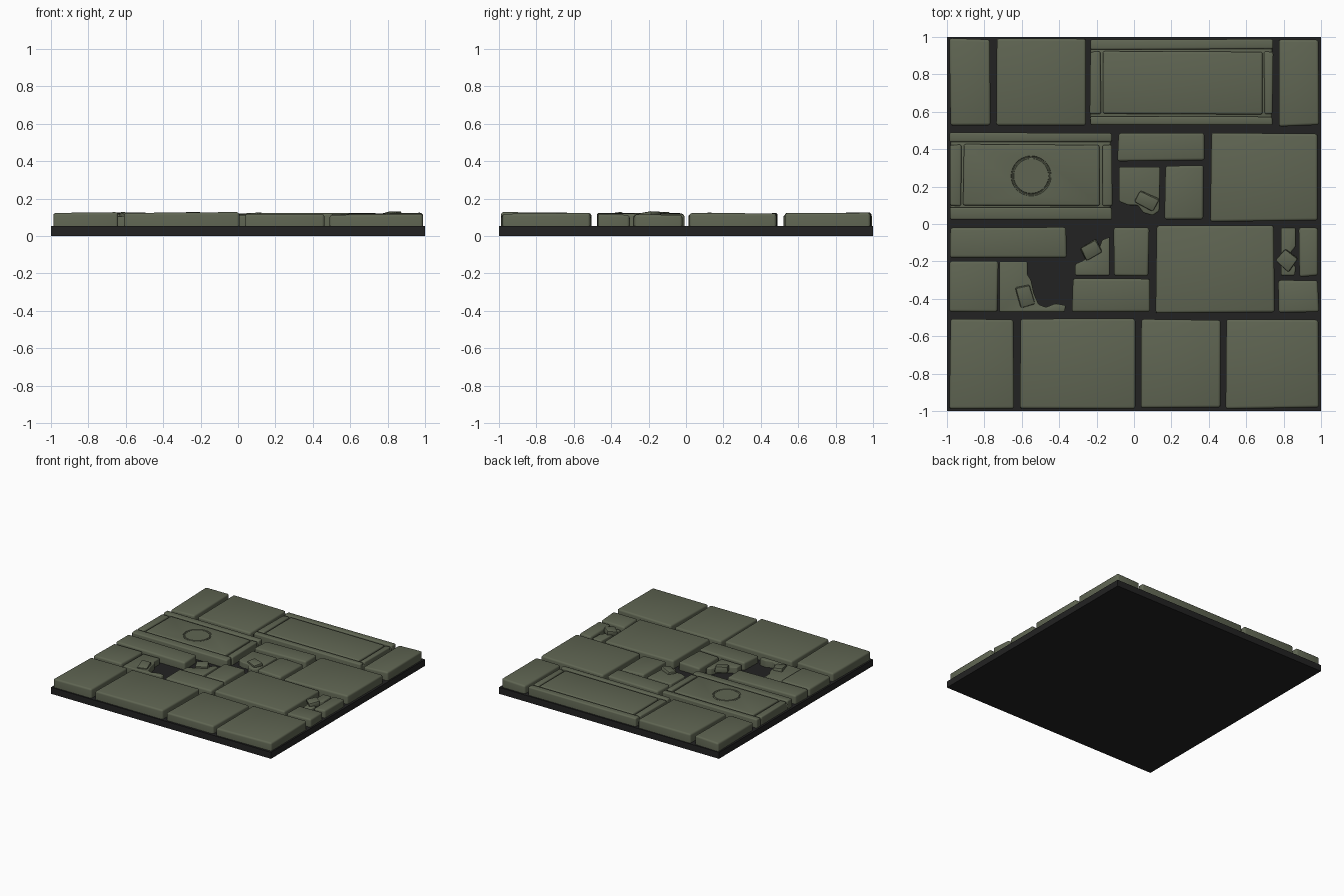
import bpy, bmesh, math, random
from mathutils import Matrix, Vector

if "Cube" in bpy.data.objects:
    bpy.data.objects.remove(bpy.data.objects["Cube"])

random.seed(4)


def material(name, color):
    m = bpy.data.materials.new(name)
    m.diffuse_color = (*color, 1)
    m.use_nodes = True
    m.node_tree.nodes["Principled BSDF"].inputs["Base Color"].default_value = m.diffuse_color
    return m


STONE = material("mossy stone", (0.115, 0.13, 0.085))
MORTAR = material("dark mortar", (0.016, 0.016, 0.016))


def finish(name, bm, mat, smooth=True):
    bmesh.ops.recalc_face_normals(bm, faces=bm.faces)
    me = bpy.data.meshes.new(name)
    bm.to_mesh(me)
    bm.free()
    me.materials.append(mat)
    ob = bpy.data.objects.new(name, me)
    bpy.context.collection.objects.link(ob)
    if smooth:
        bpy.ops.object.select_all(action='DESELECT')
        bpy.context.view_layer.objects.active = ob
        ob.select_set(True)
        bpy.ops.object.shade_smooth_by_angle(angle=math.radians(40))
    return ob


def prism(name, pts, z1, z0=0.045, bevel=0.014, tilt=0.004):
    """Stone cut from an outline, softly rounded, top slightly tilted."""
    bm = bmesh.new()
    low = [bm.verts.new((x, y, z0)) for x, y in pts]
    f = bm.faces.new(low)
    ext = bmesh.ops.extrude_face_region(bm, geom=[f])
    top = [v for v in ext["geom"] if isinstance(v, bmesh.types.BMVert)]
    cx = sum(p[0] for p in pts) / len(pts)
    cy = sum(p[1] for p in pts) / len(pts)
    sx = max(abs(p[0] - cx) for p in pts)
    sy = max(abs(p[1] - cy) for p in pts)
    tx, ty = random.uniform(-tilt, tilt), random.uniform(-tilt, tilt)
    for v in top:
        v.co.z = z1 + tx * (v.co.x - cx) / sx + ty * (v.co.y - cy) / sy
    edges = [e for e in bm.edges if any(v.co.z > z0 + 0.01 for v in e.verts)]
    bmesh.ops.bevel(bm, geom=edges, offset=bevel, segments=3, profile=0.5,
                    affect='EDGES', clamp_overlap=True)
    return finish(name, bm, STONE)


def slab(name, x0, x1, y0, y1, z1, jitter=0.005, **kw):
    j = lambda: random.uniform(-jitter, jitter)
    pts = [(x0 + j(), y0 + j()), (x1 + j(), y0 + j()),
           (x1 + j(), y1 + j()), (x0 + j(), y1 + j())]
    return prism(name, pts, z1, **kw)


# mortar bed
bm = bmesh.new()
bmesh.ops.create_cube(bm, size=1, matrix=Matrix.Translation((0, 0, 0.0265))
                      @ Matrix.Diagonal((2, 2, 0.053, 1)))
finish("mortar_bed", bm, MORTAR, smooth=False)

# plain paving slabs: x0, x1, y0, y1, top height
slabs = [
    (-0.985, -0.64, -0.985, -0.51, 0.123), (-0.61, 0.01, -0.985, -0.51, 0.123),
    (0.038, 0.46, -0.985, -0.51, 0.115), (0.49, 0.985, -0.985, -0.51, 0.118),
    (-0.985, -0.36, -0.18, -0.015, 0.118), (-0.985, -0.73, -0.47, -0.195, 0.116),
    (-0.105, 0.078, -0.28, -0.015, 0.116), (-0.33, 0.09, -0.47, -0.295, 0.114),
    (0.12, 0.748, -0.475, -0.012, 0.12), (0.885, 0.985, -0.28, -0.015, 0.112),
    (0.775, 0.985, -0.47, -0.297, 0.114),
    (-0.085, 0.38, 0.335, 0.487, 0.116), (0.165, 0.375, 0.025, 0.31, 0.114),
    (0.41, 0.985, 0.015, 0.487, 0.118),
    (-0.985, -0.77, 0.525, 0.99, 0.12), (-0.735, -0.26, 0.525, 0.99, 0.121),
    (0.77, 0.985, 0.525, 0.99, 0.12),
]
for s in slabs:
    slab("paving_slab", *s)


# framed panels: sunken bed, four border strips, raised centre
def panel(x0, x1, y0, y1, cx0, cx1, cy0, cy1):
    slab("panel_bed", x0 + .005, x1 - .005, y0 + .005, y1 - .005, 0.103, tilt=0)
    g = 0.012
    kw = dict(bevel=0.01, jitter=0.003, tilt=0.002)
    slab("panel_border", x0, x1, cy1 + g, y1, 0.121, **kw)
    slab("panel_border", x0, x1, y0, cy0 - g, 0.121, **kw)
    slab("panel_border", x0, cx0 - g, cy0, cy1, 0.119, **kw)
    slab("panel_border", cx1 + g, x1, cy0, cy1, 0.119, **kw)
    return slab("panel_centre", cx0, cx1, cy0, cy1, 0.12, bevel=0.011,
                jitter=0.003, tilt=0)


panel(-0.235, 0.742, 0.528, 0.988, -0.165, 0.685, 0.588, 0.922)
centre = panel(-0.985, -0.118, 0.022, 0.488, -0.912, -0.182, 0.098, 0.425)

# carved ring groove in the second panel
bpy.ops.mesh.primitive_torus_add(location=(-0.55, 0.257, 0.122), major_radius=0.1,
                                 minor_radius=0.008, major_segments=40, minor_segments=8)
cutter = bpy.context.object
cutter.data.materials.append(STONE)
mod = centre.modifiers.new("ring_groove", 'BOOLEAN')
mod.operation, mod.object, mod.solver = 'DIFFERENCE', cutter, 'EXACT'
bpy.context.view_layer.update()
me = bpy.data.meshes.new_from_object(
    centre.evaluated_get(bpy.context.evaluated_depsgraph_get()))
centre.modifiers.clear()
centre.data = me
bpy.data.objects.remove(cutter)

# broken slabs with jagged edges
broken = [
    ([(-.72, -.47), (-.37, -.47), (-.365, -.435), (-.42, -.425), (-.47, -.445),
      (-.51, -.43), (-.535, -.37), (-.55, -.3), (-.57, -.27), (-.57, -.2), (-.72, -.2)], 0.106),
    ([(-.315, -.275), (-.13, -.275), (-.13, -.07), (-.17, -.085), (-.19, -.14),
      (-.23, -.16), (-.27, -.195), (-.315, -.215)], 0.104),
    ([(-.08, .305), (-.08, .12), (-.03, .10), (.02, .10), (.05, .06), (.10, .045),
      (.135, .07), (.14, .305)], 0.1),
    ([(.785, -.275), (.86, -.275), (.865, -.23), (.84, -.2), (.84, -.15),
      (.865, -.12), (.865, -.02), (.785, -.02)], 0.1),
]
for pts, h in broken:
    prism("broken_slab", pts, h, bevel=0.008)

# loose rubble: centre, size, yaw in degrees
rubble = [
    ((-.582, -.387, .1), (.08, .11, .04), 15), ((-.23, -.138, .1), (.10, .075, .04), 30),
    ((.068, .123, .1), (.11, .075, .04), -28), ((.82, -.192, .104), (.09, .085, .04), -40),
]
for loc, size, yaw in rubble:
    bm = bmesh.new()
    rot = (Matrix.Rotation(math.radians(yaw), 4, 'Z')
           @ Matrix.Rotation(math.radians(9), 4, 'X'))
    bmesh.ops.create_cube(bm, size=1, matrix=Matrix.Translation(loc) @ rot
                          @ Matrix.Diagonal((*size, 1)))
    for v in bm.verts:
        v.co += Vector([random.uniform(-.005, .005) for _ in range(3)])
    bmesh.ops.bevel(bm, geom=bm.edges[:], offset=0.009, segments=2, profile=0.5,
                    affect='EDGES', clamp_overlap=True)
    finish("rubble_chunk", bm, STONE)
